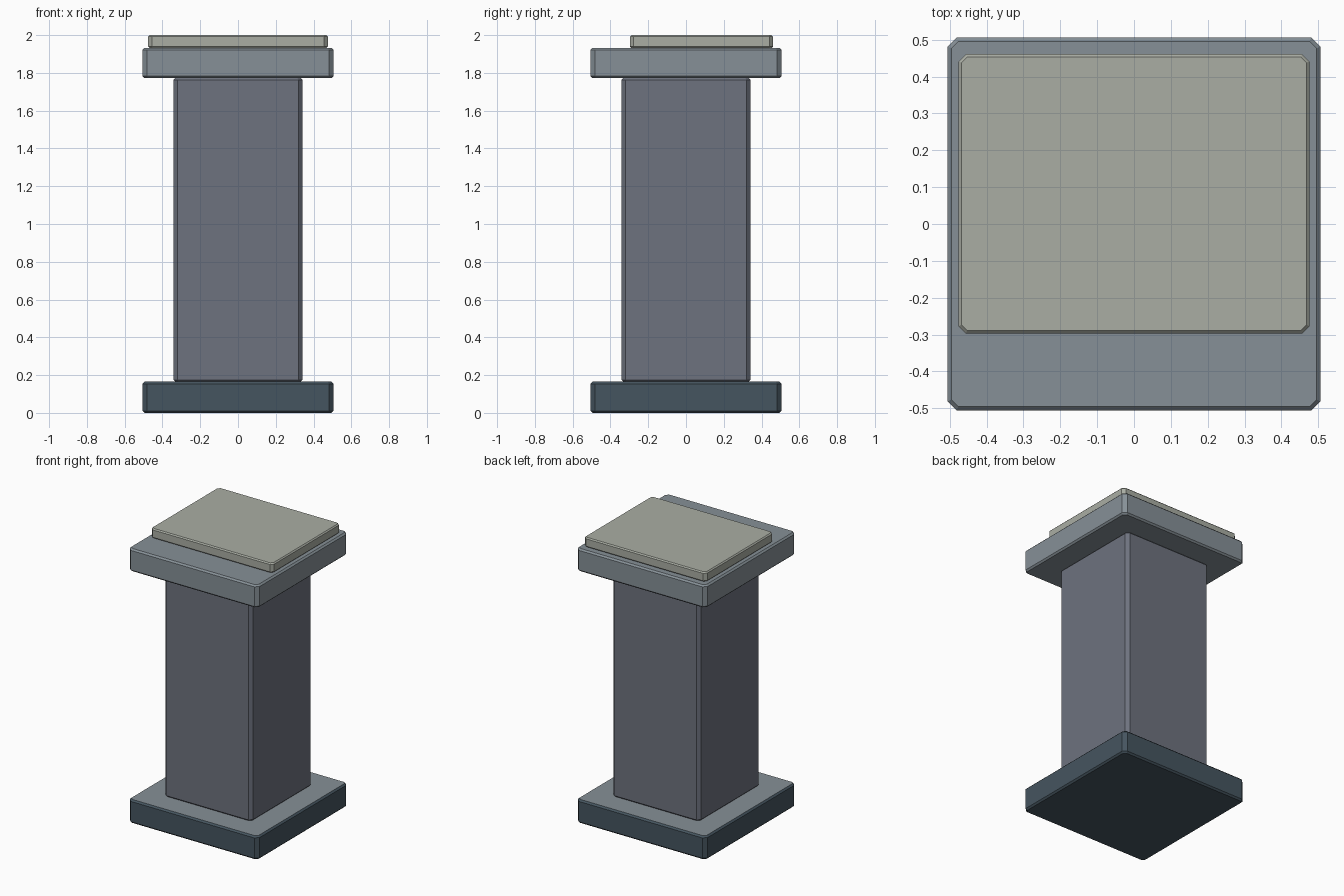
import bpy, bmesh
from mathutils import Vector

if "Cube" in bpy.data.objects:
    bpy.data.objects.remove(bpy.data.objects["Cube"])


def material(name, rgb):
    m = bpy.data.materials.new(name)
    m.diffuse_color = (*rgb, 1)
    m.use_nodes = True
    m.node_tree.nodes["Principled BSDF"].inputs["Base Color"].default_value = m.diffuse_color
    return m


def slab(name, lo, hi, corner, rim, mats):
    """Box with wide chamfers on the upright corners and narrow ones on the rims."""
    lo, hi = Vector(lo), Vector(hi)
    bm = bmesh.new()
    bmesh.ops.create_cube(bm, size=1)
    for v in bm.verts:
        v.co = Vector([(a + b) / 2 + c * (b - a) for a, b, c in zip(lo, hi, v.co)])
    upright = [e for e in bm.edges if abs(e.verts[0].co.z - e.verts[1].co.z) > 0.01]
    bmesh.ops.bevel(bm, geom=upright, offset=corner, segments=1, affect='EDGES')
    rims = [e for e in bm.edges if abs(e.verts[0].co.z - e.verts[1].co.z) < 0.001]
    bmesh.ops.bevel(bm, geom=rims, offset=rim, segments=1, affect='EDGES')
    bm.normal_update()
    # The last material goes on the upward faces
    for f in bm.faces:
        f.material_index = len(mats) - 1 if f.normal.z > 0.9 else 0
    mesh = bpy.data.meshes.new(name)
    bm.to_mesh(mesh)
    bm.free()
    for m in mats:
        mesh.materials.append(m)
    ob = bpy.data.objects.new(name, mesh)
    bpy.context.collection.objects.link(ob)
    return ob


dark = material("dark_slate", (0.06, 0.09, 0.115))
slate = material("slate", (0.155, 0.17, 0.21))
grey = material("blue_grey", (0.24, 0.28, 0.31))
pale = material("pale_stone", (0.40, 0.42, 0.37))

# Plinth, shaft, cap and the off-centre top plate
slab("base", (-0.506, -0.506, 0), (0.506, 0.506, 0.165), 0.025, 0.011, [dark, grey])
slab("shaft", (-0.342, -0.342, 0.165), (0.342, 0.342, 1.772), 0.022, 0.01, [slate])
slab("cap", (-0.506, -0.506, 1.772), (0.506, 0.506, 1.932), 0.025, 0.011, [grey])
slab("top_plate", (-0.476, -0.297, 1.932), (0.476, 0.461, 2.0), 0.02, 0.008, [pale])
